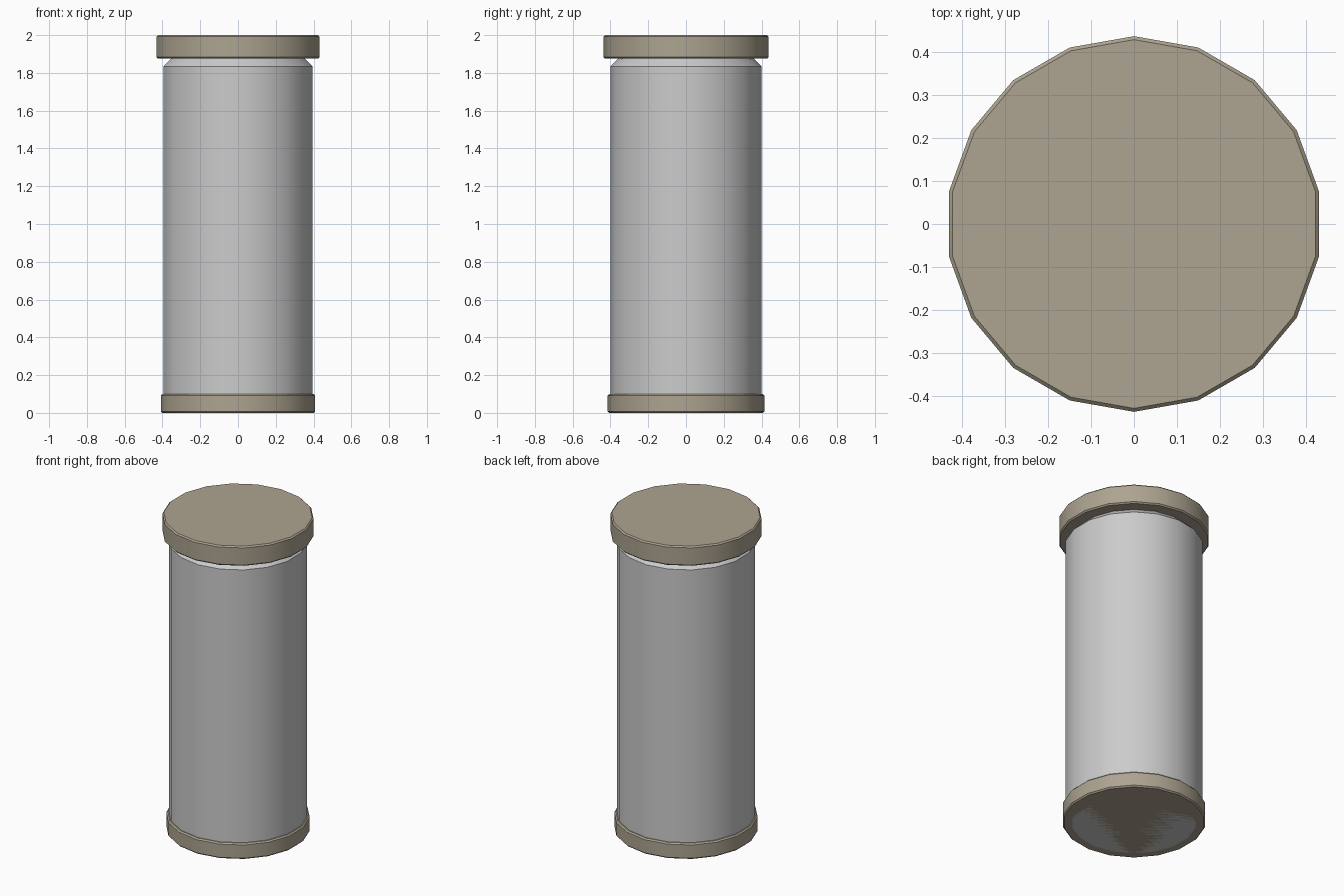
import bpy
from math import radians

if "Cube" in bpy.data.objects:
    bpy.data.objects.remove(bpy.data.objects["Cube"])


def drum(name, radius, z0, z1, bevel, mat=None):
    """18-sided cylinder with chamfered rims, smooth around its side."""
    bpy.ops.mesh.primitive_cylinder_add(vertices=18, radius=radius, depth=z1 - z0,
                                        location=(0, 0, (z0 + z1) / 2))
    ob = bpy.context.object
    ob.name = name
    mod = ob.modifiers.new("rim_chamfer", 'BEVEL')
    mod.width = bevel
    mod.segments = 1
    mod.limit_method = 'ANGLE'
    mod.angle_limit = radians(40)
    bpy.ops.object.modifier_apply(modifier=mod.name)
    bpy.ops.object.shade_smooth_by_angle(angle=radians(30))
    if mat:
        ob.data.materials.append(mat)
    return ob


tan = bpy.data.materials.new("cap_tan")
tan.diffuse_color = (0.42, 0.37, 0.28, 1)
tan.use_nodes = True
tan.node_tree.nodes["Principled BSDF"].inputs["Base Color"].default_value = tan.diffuse_color

# Grey body with wide chamfers, running down through the base
drum("body", 0.40, 0.0, 1.875, 0.04)
# Wider lid on top
drum("lid", 0.437, 1.875, 2.0, 0.008, tan)
# Base band
drum("base", 0.415, 0.0, 0.10, 0.008, tan)
